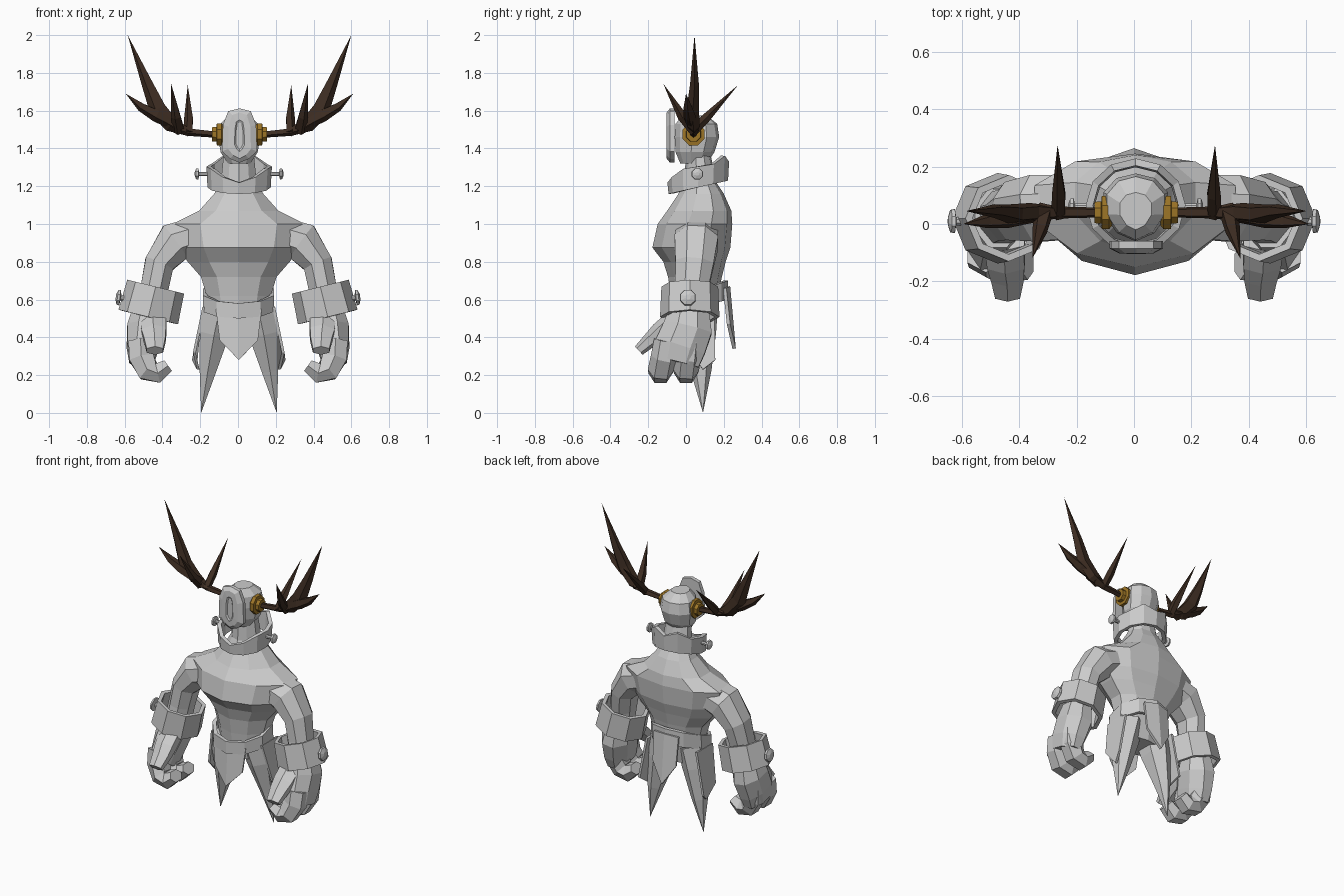
import bpy, bmesh, math
from mathutils import Vector, Matrix

if "Cube" in bpy.data.objects:
    bpy.data.objects.remove(bpy.data.objects["Cube"])


def material(name, rgb):
    m = bpy.data.materials.new(name)
    m.diffuse_color = (*rgb, 1)
    m.use_nodes = True
    m.node_tree.nodes["Principled BSDF"].inputs["Base Color"].default_value = m.diffuse_color
    return m


GREY = material("pale_grey", (0.6, 0.6, 0.6))
BROWN = material("dark_brown", (0.047, 0.026, 0.016))
GOLD = material("old_gold", (0.34, 0.18, 0.02))


def make(name, verts, faces, mat, mirror=False, solid=0, offset=0):
    """Mesh object with flat faces, optionally mirrored in x and thickened."""
    bm = bmesh.new()
    for side in ((1, -1) if mirror else (1,)):
        vs = [bm.verts.new((v[0] * side + offset, v[1], v[2])) for v in verts]
        for f in faces:
            bm.faces.new([vs[i] for i in f])
    bmesh.ops.remove_doubles(bm, verts=bm.verts, dist=1e-4)
    bmesh.ops.recalc_face_normals(bm, faces=bm.faces)
    me = bpy.data.meshes.new(name)
    bm.to_mesh(me)
    bm.free()
    me.materials.append(mat)
    ob = bpy.data.objects.new(name, me)
    bpy.context.collection.objects.link(ob)
    if solid:
        s = ob.modifiers.new("thickness", 'SOLIDIFY')
        s.thickness, s.offset = solid, 0
    return ob


def loft(name, rings, mat, caps=True, **kw):
    n = len(rings[0])
    verts = [v for r in rings for v in r]
    faces = [(k * n + i, k * n + (i + 1) % n, (k + 1) * n + (i + 1) % n, (k + 1) * n + i)
             for k in range(len(rings) - 1) for i in range(n)]
    if caps:
        faces += [tuple(range(n)), tuple(range((len(rings) - 1) * n, len(rings) * n))]
    return make(name, verts, faces, mat, **kw)


def tube(name, pts, mat, n=6, **kw):
    """Path of (x, y, z, radius[, depth radius]) swept with an n-gon."""
    P = [Vector(p[:3]) for p in pts]
    rings = []
    for k, p in enumerate(pts):
        t = (P[min(k + 1, len(P) - 1)] - P[max(k - 1, 0)]).normalized()
        u = t.cross(Vector((0, 1, 0))).normalized()
        v = u.cross(t)
        ru, rv = max(p[3], 1e-5), max(p[-1], 1e-5)
        rings.append([P[k] + u * ru * math.cos(a) + v * rv * math.sin(a)
                      for a in (2 * math.pi * (i + .5) / n for i in range(n))])
    return loft(name, rings, mat, **kw)


def body(name, levels, mat, **kw):
    """Loft of (z, half width, front y, back y) with a faceted oval section."""
    half = [(0, 0), (.58, .12), (1, .4), (1, .72), (.6, .93), (0, 1)]
    sec = half + [(-x, y) for x, y in half[-2:0:-1]]
    return loft(name, [[(x * w, f + (b - f) * y, z) for x, y in sec]
                       for z, w, f, b in levels], mat, **kw)


def band(name, centre, rx, ry, n, lo, hi, flare=1, solid=.025, turn=0, **kw):
    """Ring-shaped strap; lo and hi give edge heights from angle (0 = front)."""
    M = Matrix.Translation(centre) @ Matrix.Rotation(turn, 4, 'Y')
    ang = [2 * math.pi * i / n for i in range(n)]
    rings = [[M @ Vector((rx * s * math.sin(a), -ry * s * math.cos(a), h(a))) for a in ang]
             for h, s in ((lo, 1), (hi, flare))]
    return loft(name, rings, GREY, caps=False, solid=solid, **kw)


# Torso and neck
body("torso", [(.45, .15, -.06, .14), (.62, .17, -.08, .17), (.72, .2, -.095, .19),
               (.80, .27, -.12, .21), (.875, .32, -.178, .235), (1.0, .35, -.15, .245),
               (1.07, .21, -.10, .24), (1.16, .13, -.04, .2), (1.22, .095, -.01, .16),
               (1.37, .08, 0, .13)], GREY, offset=.004)

# Head
body("head", [(1.32, .06, -.03, .11), (1.38, .098, -.055, .15), (1.46, .112, -.06, .176),
              (1.53, .1, -.055, .165), (1.575, .055, -.02, .11)], GREY, offset=.006)

# Face mask with sunken centre slot
half = [(0, .147), (.06, .132), (.088, .06), (.093, -.08), (.05, -.12), (0, -.14)]
outline = half + [(-x, z) for x, z in half[-2:0:-1]]
loft("face_mask", [[(x * sx, y, 1.465 + z * sz) for x, z in outline] for y, sx, sz in
                   ((-.06, 1, 1), (-.085, 1, 1), (-.102, .65, .85), (-.104, .28, .58),
                    (-.097, .2, .5))], GREY, offset=.008)

# Collar, higher at the back, with a torn notch left of the front
band("collar", (.006, .065, 0), .155, .145, 12,
     lambda a: 1.195 - .035 * math.cos(a),
     lambda a: 1.22 if a < .1 else 1.305 - .045 * math.cos(a) + .02 * math.cos(5 * a),
     flare=1.04)

# Belt, also higher at the back
band("belt", (.003, .045, 0), .185, .165, 10,
     lambda a: .55 - .05 * math.cos(a), lambda a: .64 - .06 * math.cos(a), flare=1.0)

# Hanging cloth: front, back and sides
make("front_flap", [(-.12, -.09, .55), (0, -.11, .55), (.12, -.09, .55), (.1, -.1, .385),
                    (0, -.13, .28), (-.1, -.1, .385)],
     [(0, 1, 4, 5), (1, 2, 3, 4)], GREY, solid=.015, offset=.004)
make("back_flap", [(-.09, .205, .66), (0, .225, .67), (.09, .205, .66), (.085, .225, .47),
                   (0, .255, .34), (-.085, .225, .47)],
     [(0, 1, 4, 5), (1, 2, 3, 4)], GREY, solid=.018)
make("side_flap", [(.185, -.02, .56), (.185, .15, .56), (.24, .155, .28), (.215, .09, .23),
                   (.235, .02, .32)], [(0, 1, 2, 3, 4)], GREY, solid=.015, mirror=True,
     offset=.004)
tube("leg_spike", [(.1, .05, .56, .1, .12), (.13, .06, .42, .09, .1),
                   (.165, .08, .22, .05, .055), (.2, .09, 0, 0)], GREY,
     mirror=True, offset=.005)

# Arms
tube("arm", [(.2, .06, .95, .1, .12), (.335, .055, .905, .115, .125), (.42, .045, .79, .085, .11),
             (.445, .03, .66, .08, .095), (.475, .02, .5, .08, .1)], GREY, n=8, mirror=True,
     offset=.003)

# Wrist cuffs and their studs
band("cuff", (.455, .02, .59), .15, .145, 8, lambda a: -.085, lambda a: .08,
     flare=.95, turn=-.24, mirror=True)
tube("cuff_stud", [(.57, .01, .6, .016), (.62, .01, .61, .016), (.625, .01, .61, .045),
                   (.638, .01, .612, .042), (.647, .01, .613, .015)], GREY, n=8, mirror=True)
tube("collar_stud", [(.14, .06, 1.265, .012), (.212, .06, 1.265, .012), (.216, .06, 1.265, .032),
                     (.228, .06, 1.265, .03), (.235, .06, 1.265, .01)], GREY, n=8, mirror=True,
     offset=.006)

# Hands: palm, two thick curled fingers, thumb
tube("palm", [(.475, .02, .56, .085, .11), (.49, .01, .45, .105, .14),
              (.505, -.03, .35, .09, .145), (.51, -.05, .27, .07, .13)], GREY, n=8, mirror=True)
for i, (y, lean) in enumerate(((-.1, -.035), (.02, -.02))):
    tube(f"finger_{i + 1}", [(.515, y, .38, .075, .07), (.51, y + lean / 2, .29, .075, .07),
                             (.475, y + lean, .225, .07, .068),
                             (.425, y + lean, .21, .06, .064),
                             (.37, y + lean, .25, .04, .06)], GREY, mirror=True)
tube("thumb", [(.45, -.06, .5, .08, .05), (.445, -.14, .43, .075, .05),
               (.44, -.19, .385, .065, .04), (.44, -.25, .33, .05, .03)], GREY, mirror=True)

# Gold bolts holding the antlers
tube("antler_bolt", [(.085, .04, 1.475, .05), (.095, .04, 1.475, .063), (.12, .04, 1.475, .063),
                     (.122, .04, 1.475, .042), (.145, .04, 1.475, .04)], GOLD, n=8,
     mirror=True, offset=.008)

# Antlers: main beam and three tines
beams = {
    "antler_beam": [(.13, .04, 1.475, .018), (.27, .04, 1.488, .022), (.36, .04, 1.53, .045, .035),
                    (.43, .035, 1.61, .05, .035), (.485, .045, 1.74, .033, .025),
                    (.592, .045, 2.0, 0)],
    "outer_tine": [(.3, .04, 1.5, .025), (.44, .02, 1.575, .035), (.52, .01, 1.62, .025),
                   (.602, 0, 1.69, 0)],
    "front_tine": [(.32, .05, 1.495, .035), (.335, -.02, 1.57, .027), (.362, -.12, 1.742, 0)],
    "back_tine": [(.27, .03, 1.48, .025), (.268, .1, 1.555, .026), (.274, .275, 1.735, 0)],
}
for name, pts in beams.items():
    tube(name, pts, BROWN, n=5, mirror=True, offset=.008)
